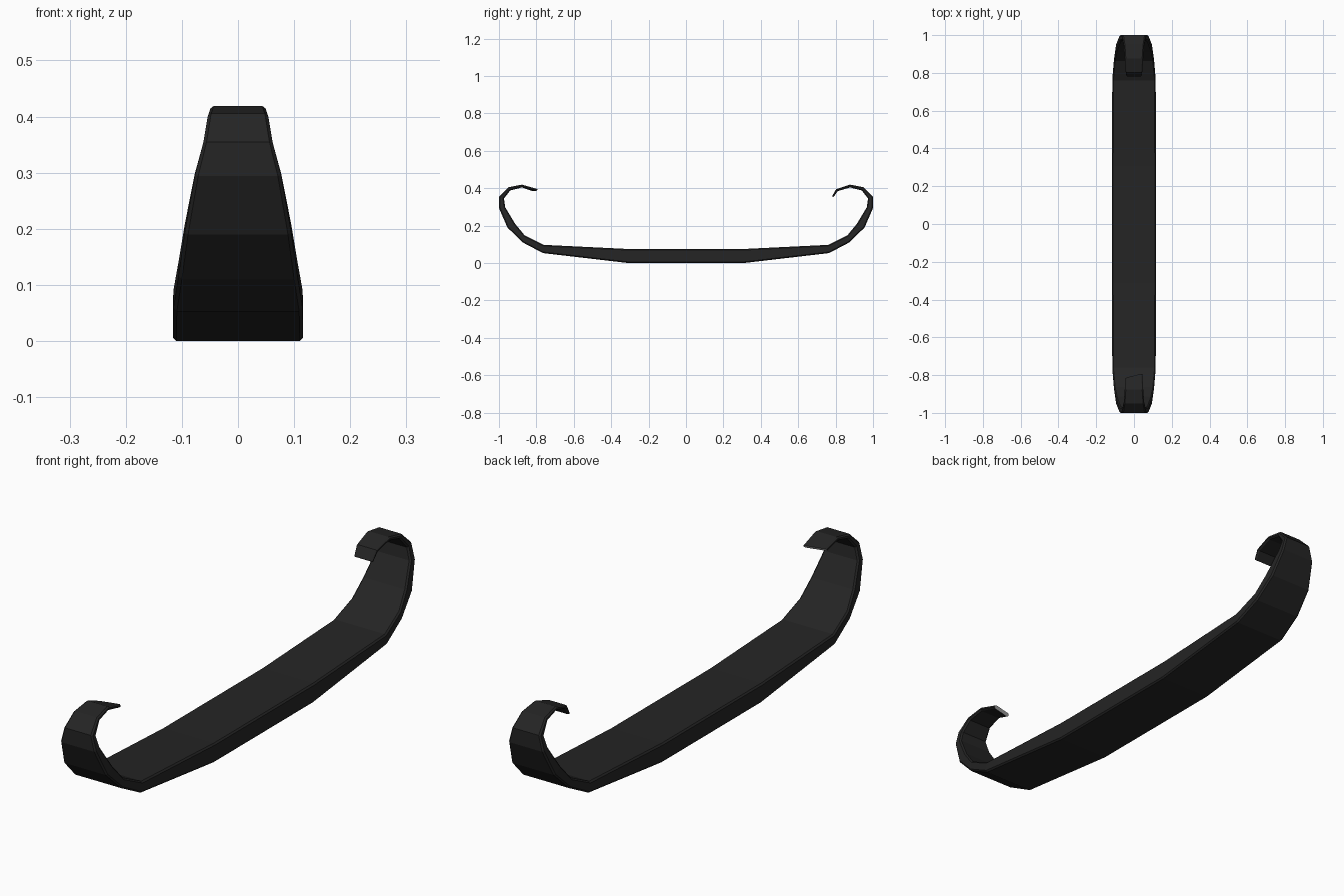
import bpy, bmesh

if "Cube" in bpy.data.objects:
    bpy.data.objects.remove(bpy.data.objects["Cube"])

def material(name, c):
    m = bpy.data.materials.new(name)
    m.diffuse_color = (c, c, c, 1)
    m.use_nodes = True
    m.node_tree.nodes["Principled BSDF"].inputs["Base Color"].default_value = m.diffuse_color
    return m

# Half profile stations: outer y, outer z, inner y, inner z, half width
half = [
    (0.31, 0.000, 0.31, 0.075, 0.116),
    (0.765, 0.053, 0.76, 0.097, 0.115),
    (0.873, 0.110, 0.862, 0.147, 0.106),
    (0.955, 0.190, 0.914, 0.210, 0.095),
    (1.000, 0.294, 0.967, 0.299, 0.077),
    (1.000, 0.355, 0.973, 0.345, 0.062),
    (0.950, 0.405, 0.940, 0.388, 0.054),
    (0.877, 0.419, 0.877, 0.404, 0.049),
    (0.803, 0.395, 0.811, 0.384, 0.044),
    (0.781, 0.357, 0.788, 0.352, 0.040),
]
# The front curl is broken off one station early
front = [(-a, b, -c, d, w) for a, b, c, d, w in half[:-1]][::-1]
stations = front + half

bm = bmesh.new()

def ring(st, skew=0.0):
    """Rectangular section with chamfered corners."""
    oy, oz, iy, iz, w = st
    c = 0.006
    t = min(0.3, c / ((oy - iy) ** 2 + (oz - iz) ** 2) ** 0.5)
    section = [(-w + c, 0), (w - c, 0), (w, t), (w, 1 - t),
               (w - c, 1), (-w + c, 1), (-w, 1 - t), (-w, t)]
    return [bm.verts.new((x, oy + (iy - oy) * f + skew * x, oz + (iz - oz) * f))
            for x, f in section]

# Swept strip, with a slanted break at the front tip
rings = [ring(s, 0.25 if i == 0 else 0) for i, s in enumerate(stations)]
for a, b in zip(rings, rings[1:]):
    for i in range(8):
        j = (i + 1) % 8
        bm.faces.new((a[i], a[j], b[j], b[i]))
broken = bm.faces.new(rings[0][::-1])
broken.material_index = 1
bm.faces.new(rings[-1])
bmesh.ops.recalc_face_normals(bm, faces=bm.faces[:])

mesh = bpy.data.meshes.new("curled_runner")
bm.to_mesh(mesh)
bm.free()
mesh.materials.append(material("black", 0.018))
mesh.materials.append(material("broken_edge", 0.6))
obj = bpy.data.objects.new("curled_runner", mesh)
bpy.context.collection.objects.link(obj)
